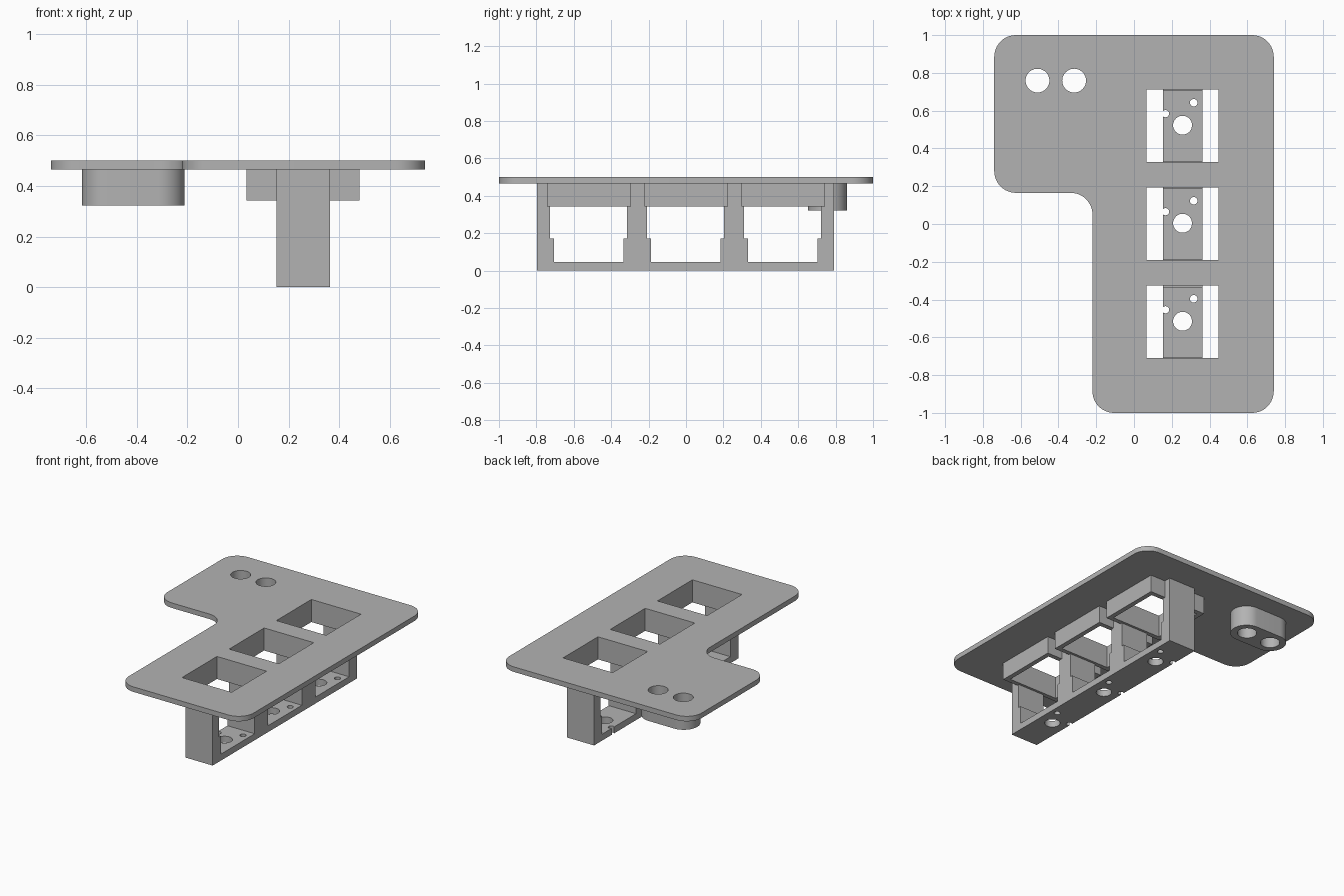
import bpy
import bmesh
from math import sin, cos, pi
from mathutils import Vector

old = bpy.data.objects.get("Cube")
if old:
    bpy.data.objects.remove(old, do_unlink=True)

grey = bpy.data.materials.new("plain_grey")
grey.use_nodes = True
COLOUR = (0.45, 0.45, 0.45, 1)
grey.diffuse_color = COLOUR
grey.node_tree.nodes["Principled BSDF"].inputs["Base Color"].default_value = COLOUR


def prism(name, outline, low, high, axis="z"):
    """Extrude an outline: (x, y) along z, or (y, z) along x."""
    bm = bmesh.new()
    place = (lambda a, b: (a, b, low)) if axis == "z" else (lambda a, b: (low, a, b))
    face = bm.faces.new([bm.verts.new(place(a, b)) for a, b in outline])
    new = bmesh.ops.extrude_face_region(bm, geom=[face])["geom"]
    shift = Vector((0, 0, high - low)) if axis == "z" else Vector((high - low, 0, 0))
    bmesh.ops.translate(bm, vec=shift, verts=[v for v in new if isinstance(v, bmesh.types.BMVert)])
    bmesh.ops.recalc_face_normals(bm, faces=bm.faces[:])
    mesh = bpy.data.meshes.new(name)
    bm.to_mesh(mesh)
    bm.free()
    mesh.materials.append(grey)
    obj = bpy.data.objects.new(name, mesh)
    bpy.context.collection.objects.link(obj)
    return obj


def rectangle(x0, x1, y0, y1):
    return [(x0, y0), (x1, y0), (x1, y1), (x0, y1)]


def circle(x, y, r, n=40):
    return [(x + r * cos(2 * pi * i / n), y + r * sin(2 * pi * i / n)) for i in range(n)]


def rounded(corners, r, steps=12):
    """Fillet every right-angled corner, convex or concave."""
    points = []
    for i, corner in enumerate(corners):
        p = Vector(corner)
        back = (Vector(corners[i - 1]) - p).normalized()
        ahead = (Vector(corners[(i + 1) % len(corners)]) - p).normalized()
        centre = p + r * (back + ahead)
        for s in range(steps + 1):
            t = pi / 2 * s / steps
            points.append(tuple(centre - r * (ahead * cos(t) + back * sin(t))))
    return points


def cut(obj, outlines):
    """Punch vertical holes through a part, then drop the cutters."""
    cutters = [prism("cutter", o, -0.2, 0.7) for o in outlines]
    for c in cutters:
        c.hide_render = True
        mod = obj.modifiers.new("hole", "BOOLEAN")
        mod.operation, mod.solver, mod.object = "DIFFERENCE", "EXACT", c
    graph = bpy.context.evaluated_depsgraph_get()
    mesh = bpy.data.meshes.new_from_object(obj.evaluated_get(graph))
    obj.modifiers.clear()
    obj.data = mesh
    for c in cutters:
        bpy.data.objects.remove(c, do_unlink=True)


PLATE_LOW, PLATE_TOP = 0.465, 0.5
COLLAR_LOW = 0.343
MID_X = 0.257
BAYS = (-0.518, 0.001, 0.52)
windows = [rectangle(MID_X - 0.191, MID_X + 0.191, y - 0.192, y + 0.192) for y in BAYS]
post_holes = [circle(x, 0.759, 0.063) for x in (-0.511, -0.317)]

# Stepped top plate with rounded corners
plate_corners = [(-0.22, -1), (0.74, -1), (0.74, 1), (-0.74, 1), (-0.74, 0.165), (-0.22, 0.165)]
plate = prism("top_plate", rounded(plate_corners, 0.115), PLATE_LOW, PLATE_TOP)
cut(plate, windows + post_holes)

# Square collars below the windows
collars = []
for i, y in enumerate(BAYS):
    collar = prism(f"window_collar_{i + 1}",
                   rectangle(MID_X - 0.224, MID_X + 0.224, y - 0.224, y + 0.224),
                   COLLAR_LOW, PLATE_LOW)
    cut(collar, [windows[i]])
    collars.append(collar)

# Oblong boss with two holes
boss = prism("twin_hole_boss", rounded(rectangle(-0.617, -0.211, 0.652, 0.861), 0.1044, 16),
             0.322, PLATE_LOW)
cut(boss, post_holes)

# Hanging bracket: comb profile with a stepped gap in each bay
FLOOR, STEP = 0.045, 0.171
profile = [(-0.797, 0), (-0.797, PLATE_LOW)]
for y in BAYS:
    c = y - 0.003
    profile += [(c - 0.206, PLATE_LOW), (c - 0.206, STEP), (c - 0.186, STEP), (c - 0.186, FLOOR),
                (c + 0.186, FLOOR), (c + 0.186, STEP), (c + 0.206, STEP), (c + 0.206, PLATE_LOW)]
profile += [(0.792, PLATE_LOW), (0.792, 0)]
bracket = prism("hanging_bracket", profile, 0.153, 0.363, "x")

# Centre hole, pin hole and edge notch in each bay floor
floor_holes = []
for y in BAYS:
    floor_holes += [circle(MID_X, y + 0.003, 0.05), circle(0.316, y + 0.122, 0.02, 24),
                    circle(0.167, y + 0.064, 0.019, 24)]
cut(bracket, floor_holes)

# Smooth the curved walls, keep the edges crisp
bpy.ops.object.select_all(action="DESELECT")
for part in [plate, boss, bracket] + collars:
    part.select_set(True)
bpy.context.view_layer.objects.active = plate
bpy.ops.object.shade_smooth_by_angle()
